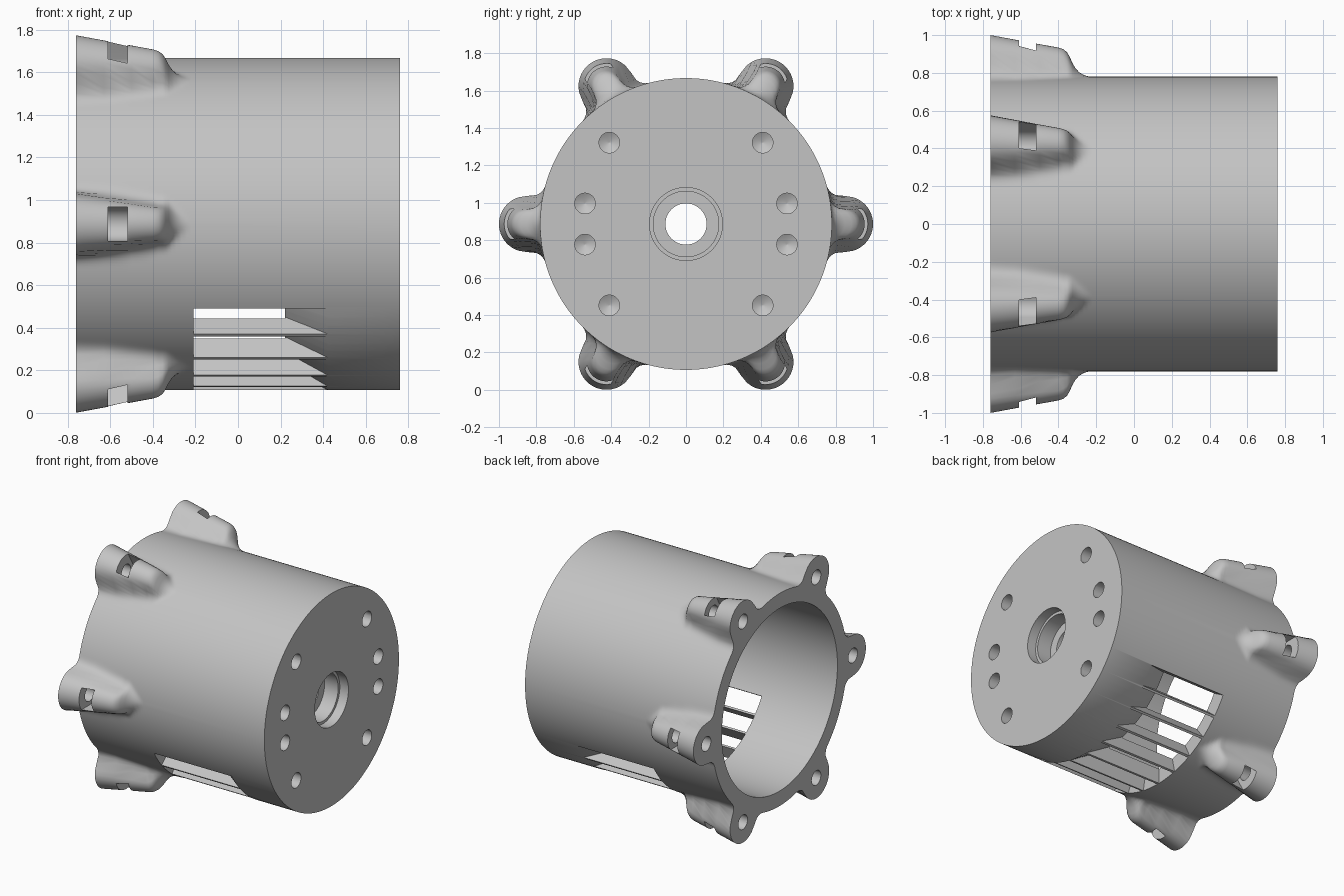
import bpy, bmesh, math

if "Cube" in bpy.data.objects:
    bpy.data.objects.remove(bpy.data.objects["Cube"])

Z0 = 0.887            # height of the housing axis
R, BORE = 0.78, 0.67  # barrel outer and inner radius
FIL = 0.08            # blend radius between lug and barrel
LUGS = [math.radians(60 * i) for i in range(6)]

metal = bpy.data.materials.new("light_grey")
metal.diffuse_color = (0.55, 0.55, 0.55, 1)
metal.use_nodes = True
metal.node_tree.nodes["Principled BSDF"].inputs["Base Color"].default_value = metal.diffuse_color


def pt(x, r, a):
    """Point at axial position x, radius r and angle a about the housing axis."""
    return (x, r * math.cos(a), Z0 + r * math.sin(a))


def make(name, bm):
    bmesh.ops.recalc_face_normals(bm, faces=bm.faces)
    me = bpy.data.meshes.new(name)
    bm.to_mesh(me)
    bm.free()
    ob = bpy.data.objects.new(name, me)
    bpy.context.collection.objects.link(ob)
    me.materials.append(metal)
    return ob


def loft(bm, rings, caps=True, loop=False):
    """Skin closed rings of equal length."""
    vs = [[bm.verts.new(p) for p in ring] for ring in rings]
    n = len(vs[0])
    pairs = list(zip(vs, vs[1:])) + ([(vs[-1], vs[0])] if loop else [])
    for a, b in pairs:
        for i in range(n):
            j = (i + 1) % n
            bm.faces.new((a[i], a[j], b[j], b[i]))
    if caps:
        bm.faces.new(vs[0])
        bm.faces.new(vs[-1])


def lug_radius(theta, top, rho):
    """Radius of the barrel with one blended round lug, theta from lug centre."""
    t, c = abs(theta), top - rho
    far = R + FIL
    cosa = (far ** 2 + c ** 2 - (rho + FIL) ** 2) / (2 * far * c)
    alpha = math.acos(min(1, cosa))
    k = rho / (rho + FIL)
    touch = math.atan2(k * far * math.sin(alpha),
                       c + k * (far * math.cos(alpha) - c))
    if t >= alpha:
        return R
    if t <= touch:
        return c * math.cos(t) + math.sqrt(max(0, rho ** 2 - (c * math.sin(t)) ** 2))
    d = alpha - t
    return far * math.cos(d) - math.sqrt(max(0, FIL ** 2 - (far * math.sin(d)) ** 2))


# Housing: barrel with six tapered lugs, thick end wall and stepped centre bore
N = 360
angles = [2 * math.pi * i / N for i in range(N)]
SIXTH = math.pi / 3
stations = [(-0.76, 1.0, 0.15), (-0.63, 0.976, 0.126), (-0.5, 0.952, 0.102),
            (-0.40, 0.934, 0.084), (-0.375, 0.926, 0.08), (-0.355, 0.91, 0.08),
            (-0.34, 0.885, 0.08), (-0.325, 0.85, 0.08), (-0.31, 0.825, 0.08),
            (-0.29, 0.803, 0.08), (-0.265, 0.788, 0.08), (-0.24, 0.7815, 0.08)]
rings = [[pt(x, lug_radius((a + SIXTH / 2) % SIXTH - SIXTH / 2, top, rho), a)
          for a in angles] for x, top, rho in stations]
inside = [(-0.22, R), (0.76, R), (0.76, 0.195), (0.69, 0.195), (0.69, 0.175),
          (0.58, 0.175), (0.58, 0.11), (0.22, 0.11), (0.22, BORE), (-0.76, BORE)]
rings += [[pt(x, r, a) for a in angles] for x, r in inside]
bm = bmesh.new()
loft(bm, rings, caps=False, loop=True)
housing = make("housing", bm)


def round_cut(bm, profile, y, z, n=32):
    """Turned cutter along x, given (x, radius) pairs."""
    loft(bm, [[(x, y + r * math.cos(2 * math.pi * i / n), z + r * math.sin(2 * math.pi * i / n))
               for i in range(n)] for x, r in profile])


cutters = []

# Vent slots: ten, separated by thin fins, with a ramp at the closed end
bm = bmesh.new()
vent = [(-0.21, 0.6), (0.21, 0.6), (0.21, 0.654), (0.46, 0.804), (-0.21, 0.804)]
for k in range(10):
    start = 210 + 12 * k
    loft(bm, [[pt(x, r, math.radians(start + s)) for x, r in vent]
              for s in (0.6, 4.2, 7.8, 11.4)])
cutters.append(make("vent_cutter", bm))

# Nut pockets: U-shaped, open to the outside of each lug
bm = bmesh.new()
w = 0.08
outline = [(0.3, -w), (0.3, w)] + [
    (-w * math.sin(math.pi * i / 16), w * math.cos(math.pi * i / 16)) for i in range(17)]
for a in LUGS:
    ca, sa = math.cos(a), math.sin(a)
    loft(bm, [[(x, (0.85 + u) * ca - v * sa, Z0 + (0.85 + u) * sa + v * ca)
               for u, v in outline] for x in (-0.61, -0.52)])
cutters.append(make("nut_pocket_cutter", bm))

# Screw holes along the lugs
bm = bmesh.new()
for a in LUGS:
    _, y, z = pt(0, 0.85, a)
    round_cut(bm, [(-0.8, 0.053), (-0.45, 0.053)], y, z)
cutters.append(make("screw_hole_cutter", bm))

# Blind mounting holes with conical bottoms in the end wall
bm = bmesh.new()
for y, z in ((0.41, 0.435), (0.54, 0.11)):
    for sy in (-1, 1):
        for sz in (-1, 1):
            round_cut(bm, [(0.8, 0.055), (0.56, 0.055), (0.53, 0.002)],
                      sy * y, Z0 + sz * z)
cutters.append(make("mounting_hole_cutter", bm))

bpy.context.view_layer.objects.active = housing
housing.select_set(True)
for c in cutters:
    c.hide_render = True
    m = housing.modifiers.new("cut", 'BOOLEAN')
    m.operation, m.solver, m.object = 'DIFFERENCE', 'EXACT', c
    bpy.ops.object.modifier_apply(modifier=m.name)
for c in cutters:
    bpy.data.objects.remove(c, do_unlink=True)

bpy.ops.object.shade_smooth_by_angle(angle=math.radians(35))
